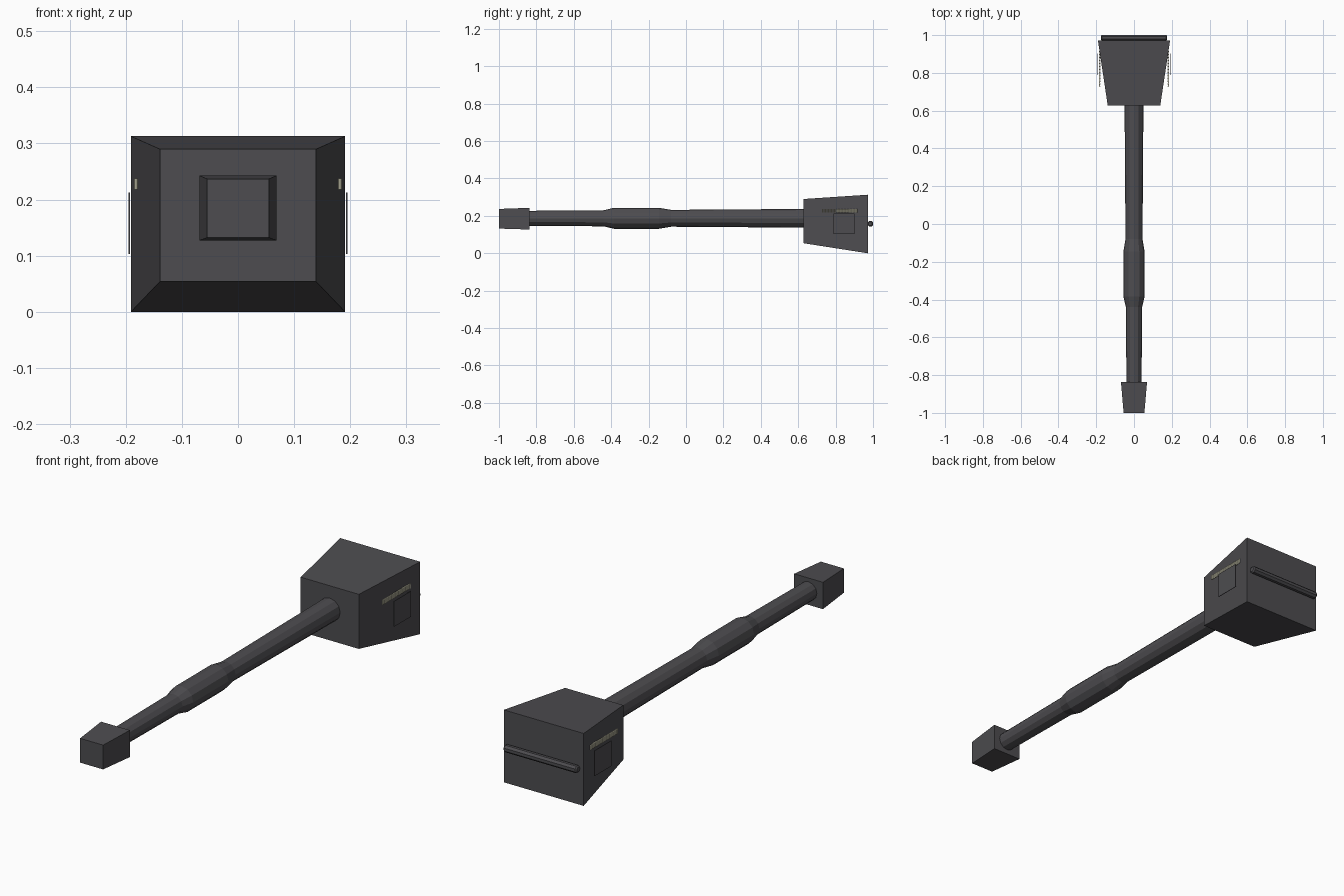
import bpy, bmesh, math

if "Cube" in bpy.data.objects:
    bpy.data.objects.remove(bpy.data.objects["Cube"])


def material(name, rgb):
    m = bpy.data.materials.new(name)
    m.diffuse_color = (*rgb, 1.0)
    m.use_nodes = True
    m.node_tree.nodes["Principled BSDF"].inputs["Base Color"].default_value = m.diffuse_color
    return m


DARK = material("dark grey metal", (0.075, 0.073, 0.08))
PALE = material("pale cream", (0.62, 0.60, 0.45))


def make(name, bm, mat):
    bmesh.ops.recalc_face_normals(bm, faces=bm.faces)
    me = bpy.data.meshes.new(name)
    bm.to_mesh(me)
    bm.free()
    me.materials.append(mat)
    ob = bpy.data.objects.new(name, me)
    bpy.context.collection.objects.link(ob)
    return ob


def loft(name, rings, mat):
    """Skin a list of equal-length point rings and cap both ends."""
    bm = bmesh.new()
    loops = [[bm.verts.new(p) for p in r] for r in rings]
    n = len(loops[0])
    for a, b in zip(loops, loops[1:]):
        for i in range(n):
            j = (i + 1) % n
            bm.faces.new((a[i], a[j], b[j], b[i]))
    bm.faces.new(loops[0])
    bm.faces.new(loops[-1])
    return make(name, bm, mat)


def rect(y, hx, z0, z1):
    return [(-hx, y, z0), (hx, y, z0), (hx, y, z1), (-hx, y, z1)]


def circle_y(y, r, z, n=12):
    return [(r * math.cos(2 * math.pi * i / n), y, z + r * math.sin(2 * math.pi * i / n))
            for i in range(n)]


# flared head and butt block
loft("head", [rect(0.627, 0.139, 0.054, 0.29), rect(0.972, 0.191, 0.0, 0.313)], DARK)
loft("butt_block", [rect(-1.0, 0.055, 0.132, 0.237), rect(-0.837, 0.069, 0.127, 0.243)], DARK)

# shaft with swollen grip
profile = [(-0.845, 0.040), (-0.44, 0.043), (-0.385, 0.056), (-0.145, 0.056),
           (-0.08, 0.045), (0.635, 0.050)]
loft("shaft", [circle_y(y, r, 0.187) for y, r in profile], DARK)

# rounded bar across the striking face
cx, cy, cz = 0.0, 0.9855, 0.158
bar = []
for x, r in ((-0.175, 0.010), (-0.170, 0.0150), (0.170, 0.0150), (0.175, 0.010)):
    bar.append([(x, cy + r * math.cos(math.pi / 4 * (i + 0.5)) / math.cos(math.pi / 8),
                 cz + r * math.sin(math.pi / 4 * (i + 0.5)) / math.cos(math.pi / 8))
                for i in range(8)])
loft("face_bar", bar, DARK)

for side, s in (("left", -1), ("right", 1)):
    # thin square plate standing off the head side
    xa, xb = s * 0.1925, s * 0.195
    loft(side + "_plate",
         [[(x, 0.788, 0.103), (x, 0.902, 0.103), (x, 0.902, 0.213), (x, 0.788, 0.213)]
          for x in (xa, xb)], DARK)
    # row of tiny pale pegs above the plate
    bm = bmesh.new()
    count, r = 24, 0.0036
    for k in range(count):
        y = 0.730 + k * (0.913 - 0.730) / (count - 1)
        res = bmesh.ops.create_cone(bm, cap_ends=True, segments=8, radius1=r,
                                    radius2=r, depth=0.020)
        bmesh.ops.translate(bm, verts=res["verts"], vec=(s * 0.1815, y, 0.228))
    make(side + "_peg_row", bm, PALE)
